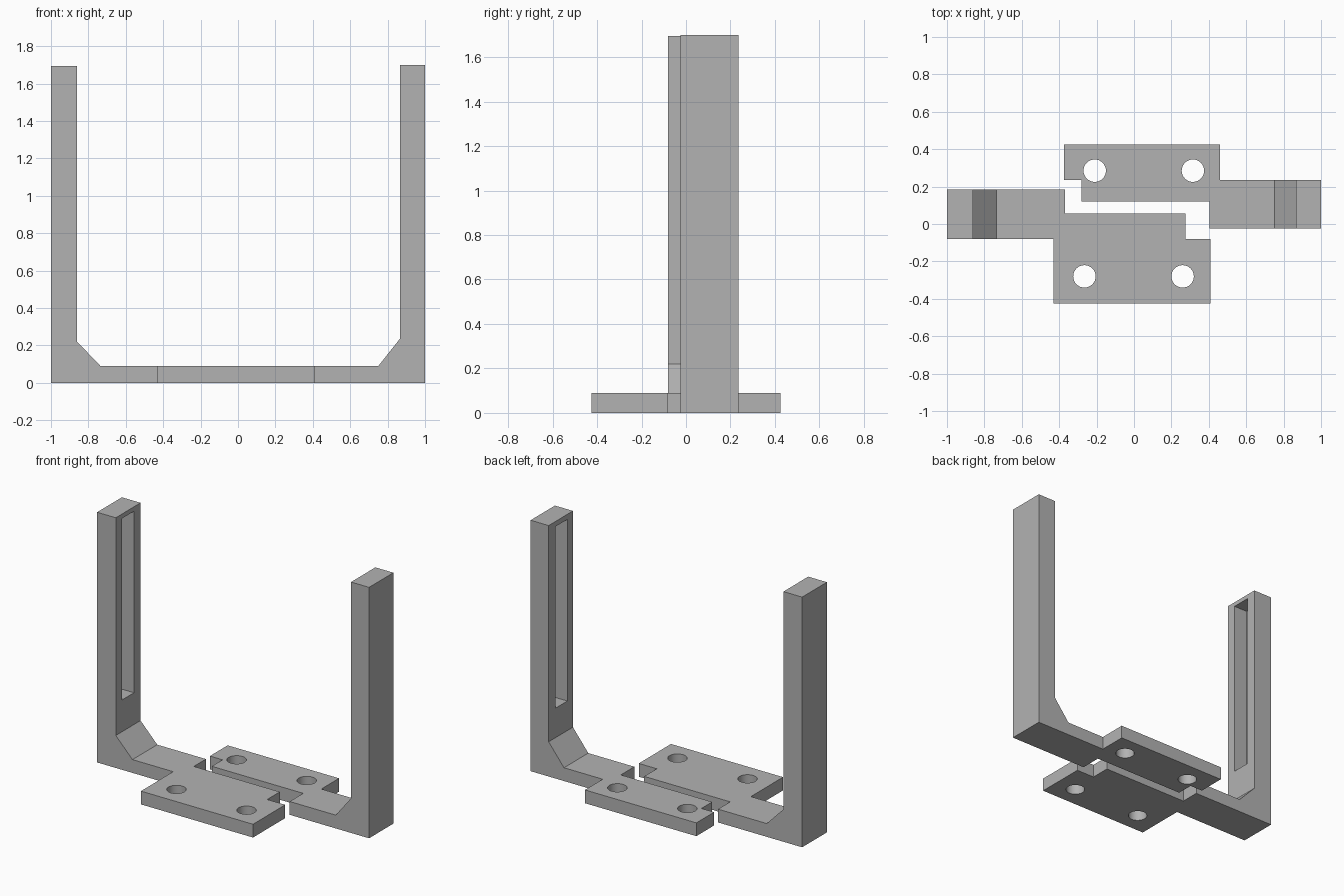
import bpy, bmesh, math
from mathutils import Vector

cube = bpy.data.objects.get("Cube")
if cube:
    bpy.data.objects.remove(cube, do_unlink=True)

grey = bpy.data.materials.new("plain_grey")
grey.use_nodes = True
colour = (0.45, 0.45, 0.45, 1)
grey.diffuse_color = colour
grey.node_tree.nodes["Principled BSDF"].inputs["Base Color"].default_value = colour


def prism(name, outline, place, depth):
    """Extrude a 2D outline; place maps its points to 3D, depth is the sweep."""
    bm = bmesh.new()
    face = bm.faces.new([bm.verts.new(place(a, b)) for a, b in outline])
    swept = bmesh.ops.extrude_face_region(bm, geom=[face])["geom"]
    moved = [v for v in swept if isinstance(v, bmesh.types.BMVert)]
    bmesh.ops.translate(bm, verts=moved, vec=Vector(depth))
    bmesh.ops.recalc_face_normals(bm, faces=bm.faces)
    mesh = bpy.data.meshes.new(name)
    bm.to_mesh(mesh)
    bm.free()
    mesh.materials.append(grey)
    obj = bpy.data.objects.new(name, mesh)
    bpy.context.collection.objects.link(obj)
    return obj


def combine(target, tool, operation):
    """Apply a boolean and discard the tool."""
    mod = target.modifiers.new("join", 'BOOLEAN')
    mod.operation, mod.solver, mod.object = operation, 'EXACT', tool
    bpy.ops.object.select_all(action='DESELECT')
    bpy.context.view_layer.objects.active = target
    target.select_set(True)
    bpy.ops.object.modifier_apply(modifier=mod.name)
    bpy.data.objects.remove(tool, do_unlink=True)


PLATE = 0.09


def bracket(name, outline, profile, arm_y, holes, slot_x, slot_y):
    # Flat mounting plate
    body = prism(name, outline, lambda x, y: (x, y, 0), (0, 0, PLATE))

    # Upright post with its sloped foot
    y0, y1 = arm_y
    post = prism("post", profile, lambda x, z: (x, y0, z), (0, y1 - y0, 0))
    combine(body, post, 'UNION')

    # Round screw holes
    turns = [math.tau * i / 32 for i in range(32)]
    for cx, cy in holes:
        circle = [(cx + 0.06 * math.cos(t), cy + 0.06 * math.sin(t)) for t in turns]
        drill = prism("drill", circle, lambda x, y: (x, y, -0.1), (0, 0, 0.4))
        combine(body, drill, 'DIFFERENCE')

    # Tall blind slot in the inner face of the post
    (xa, xb), (ya, yb) = slot_x, slot_y
    rect = [(xa, ya), (xb, ya), (xb, yb), (xa, yb)]
    cutter = prism("slot", rect, lambda x, y: (x, y, 0.435), (0, 0, 1.23))
    combine(body, cutter, 'DIFFERENCE')
    bpy.ops.object.shade_smooth_by_angle(angle=math.radians(30))


bracket("right_bracket",
        [(-1, -0.08), (-0.43, -0.08), (-0.43, -0.425), (0.41, -0.425), (0.41, -0.08),
         (0.275, -0.08), (0.275, 0.055), (-0.37, 0.055), (-0.37, 0.185), (-1, 0.185)],
        [(-1, 0), (-0.735, 0), (-0.735, PLATE), (-0.86, 0.22), (-0.86, 1.695), (-1, 1.695)],
        (-0.08, 0.185), [(-0.265, -0.28), (0.26, -0.28)],
        (-0.96, -0.8), (-0.015, 0.115))

bracket("left_bracket",
        [(1, -0.025), (0.405, -0.025), (0.405, 0.12), (-0.28, 0.12), (-0.28, 0.235),
         (-0.375, 0.235), (-0.375, 0.425), (0.46, 0.425), (0.46, 0.235), (1, 0.235)],
        [(1, 0), (0.75, 0), (0.75, PLATE), (0.865, 0.235), (0.865, 1.7), (1, 1.7)],
        (-0.025, 0.235), [(-0.21, 0.285), (0.315, 0.285)],
        (0.8, 0.96), (0.035, 0.16))
